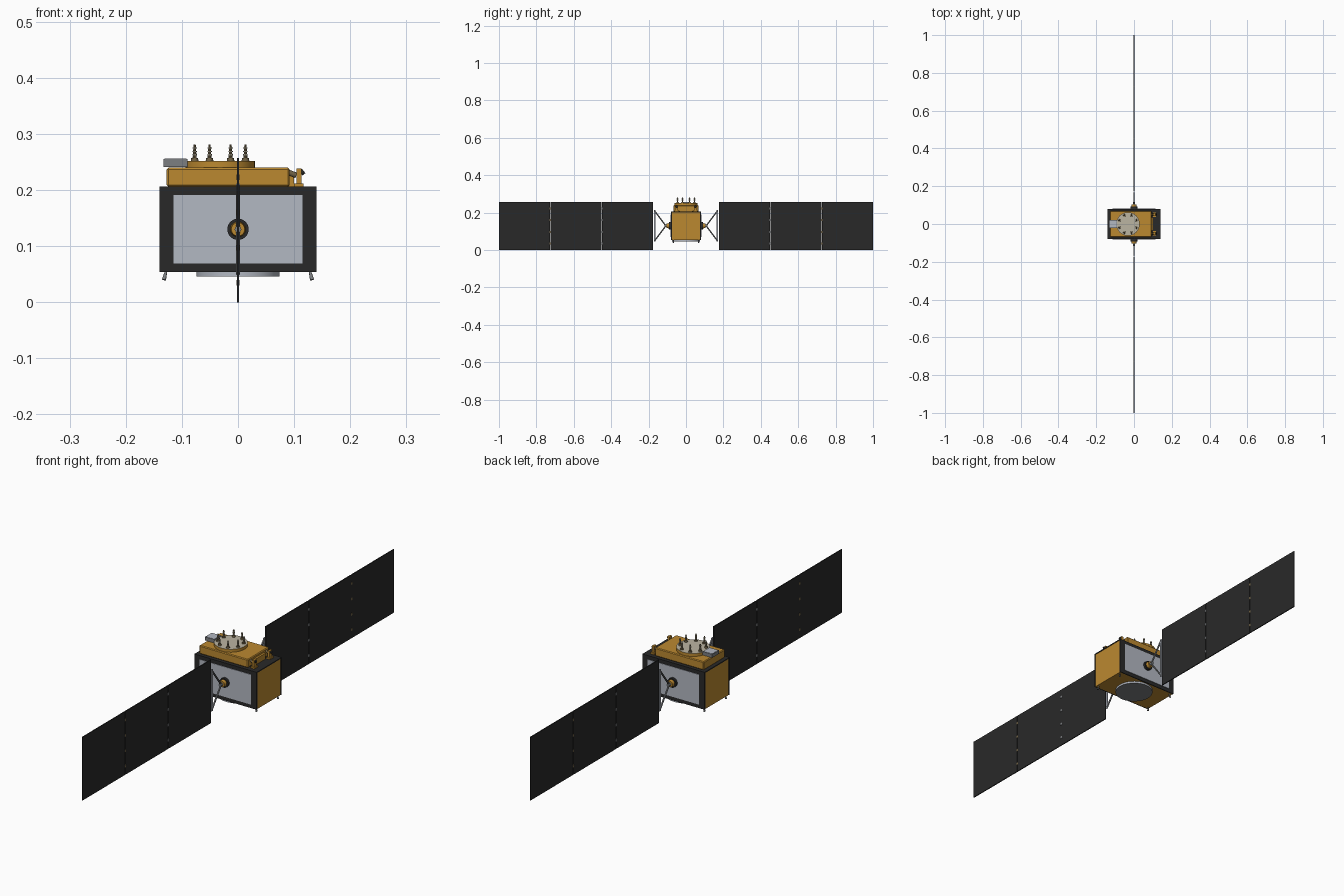
import bpy, bmesh, math
from mathutils import Vector, Matrix

cube = bpy.data.objects.get("Cube")
if cube:
    bpy.data.objects.remove(cube, do_unlink=True)


def material(name, r, g, b):
    m = bpy.data.materials.new(name)
    m.use_nodes = True
    m.diffuse_color = (r, g, b, 1)
    m.node_tree.nodes["Principled BSDF"].inputs["Base Color"].default_value = (r, g, b, 1)
    return m


GOLD = material("gold foil", 0.50, 0.25, 0.03)
BLACK = material("black cell", 0.022, 0.022, 0.022)
SILVER = material("silver radiator", 0.45, 0.48, 0.54)
GREY = material("grey metal", 0.20, 0.21, 0.22)
BEIGE = material("beige plate", 0.50, 0.46, 0.36)
BRONZE = material("bronze metal", 0.16, 0.12, 0.06)


def finish(name, bm, mats, smooth=False):
    me = bpy.data.meshes.new(name)
    bm.to_mesh(me)
    bm.free()
    for m in mats:
        me.materials.append(m)
    ob = bpy.data.objects.new(name, me)
    bpy.context.collection.objects.link(ob)
    if smooth:
        bpy.ops.object.select_all(action="DESELECT")
        ob.select_set(True)
        bpy.context.view_layer.objects.active = ob
        bpy.ops.object.shade_smooth_by_angle(angle=math.radians(35))
    return ob


def box(name, lo, hi, mat):
    lo, hi = Vector(lo), Vector(hi)
    bm = bmesh.new()
    bmesh.ops.create_cube(bm, size=1, matrix=Matrix.Translation((lo + hi) / 2)
                          @ Matrix.Diagonal((*(hi - lo), 1)))
    return finish(name, bm, [mat])


def rod(name, a, b, r1, r2, mat, sides=24, cap=None):
    """Tapered cylinder from a to b; the end cap may have its own material."""
    a, b = Vector(a), Vector(b)
    d = b - a
    bm = bmesh.new()
    rot = d.to_track_quat("Z", "Y").to_matrix().to_4x4()
    bmesh.ops.create_cone(bm, cap_ends=True, segments=sides, radius1=r1, radius2=r2,
                          depth=d.length, matrix=Matrix.Translation((a + b) / 2) @ rot)
    if cap:
        for f in bm.faces:
            if f.normal.dot(d.normalized()) > 0.95:
                f.material_index = 1
    return finish(name, bm, [mat, cap] if cap else [mat], True)


# Main body: gold box with a black top deck
Z0, Z1, MID = 0.054, 0.206, 0.13
box("body", (-0.138, -0.076, Z0), (0.138, 0.076, 0.202), GOLD)
box("body_top_deck", (-0.14, -0.08, 0.202), (0.14, 0.08, Z1), BLACK)

# Side walls, radiators and array drive hubs
for s, side in ((-1, "front"), (1, "back")):
    def span(y):
        return s * y
    box(side + "_wall", (-0.14, min(s * 0.076, s * 0.08), Z0),
        (0.14, max(s * 0.076, s * 0.08), Z1), BLACK)
    box(side + "_radiator", (-0.115, min(s * 0.079, s * 0.082), 0.069),
        (0.115, max(s * 0.079, s * 0.082), 0.191), SILVER)
    rod(side + "_hub_flange", (0, s * 0.081, MID), (0, s * 0.092, MID), 0.019, 0.019, BLACK)
    rod(side + "_hub", (0, s * 0.09, MID), (0, s * 0.104, MID), 0.014, 0.012, GOLD)
    rod(side + "_hub_shaft", (0, s * 0.1, MID), (0, s * 0.116, MID), 0.006, 0.006, GREY, 12)

    # Yoke: two struts spreading to a root bar
    for k, level in ((-1, "lower"), (1, "upper")):
        rod(f"{side}_yoke_{level}_strut", (0, s * 0.108, MID), (0, s * 0.168, MID + k * 0.08),
            0.0035, 0.0035, GREY, 8)
    box(side + "_yoke_bar", (-0.002, min(s * 0.164, s * 0.172), 0.045),
        (0.002, max(s * 0.164, s * 0.172), 0.215), SILVER)

    # Three solar panels with hinges in the gaps
    for i in range(3):
        a = s * (0.176 + i * 0.2755)
        b = a + s * 0.273 if i < 2 else s * 1.0
        box(f"{side}_solar_panel_{i + 1}", (-0.002, min(a, b), 0), (0.002, max(a, b), 0.257), BLACK)
        for j in range(4):
            z = 0.035 + j * 0.0625
            if i:
                box(f"{side}_hinge_{i}_{j + 1}", (-0.003, a - s * 0.00125 - 0.004, z - 0.005),
                    (0.003, a - s * 0.00125 + 0.004, z + 0.005), BRONZE if i == 2 else GREY)

# Raised equipment deck, slightly chamfered
deck = box("equipment_deck", (-0.127, -0.068, Z1), (0.092, 0.068, 0.24), GOLD)
bevel = deck.modifiers.new("chamfer", "BEVEL")
bevel.width, bevel.segments = 0.003, 1
box("deck_end_step", (0.09, -0.035, Z1), (0.1, 0.035, 0.23), GOLD)

# Round antenna plate with a ring of small helix antennas
CX = -0.032
rod("antenna_plate", (CX, 0, 0.239), (CX, 0, 0.252), 0.062, 0.062, GOLD, 48, BEIGE)
for i in range(8):
    t = math.radians(22.5 + 45 * i)
    x, y = CX + 0.049 * math.cos(t), 0.049 * math.sin(t)
    rod(f"antenna_base_{i + 1}", (x, y, 0.251), (x, y, 0.257), 0.007, 0.006, BRONZE, 12)
    rod(f"antenna_stem_{i + 1}", (x, y, 0.256), (x, y, 0.281), 0.0038, 0.002, BRONZE, 10)
    for j in range(3):
        z = 0.262 + j * 0.006
        rod(f"antenna_ring_{i + 1}_{j + 1}", (x, y, z), (x, y, z + 0.002), 0.0042, 0.0042, BEIGE, 10)

# Instrument box on the right end of the deck
box("instrument_box", (-0.133, -0.022, 0.241), (-0.09, 0.022, 0.255), GREY)
box("instrument_lid", (-0.131, -0.02, 0.2545), (-0.092, 0.02, 0.256), SILVER)

# Sensors on the left end of the top deck
for s, side in ((-1, "front"), (1, "back")):
    box(side + "_sensor_foot", (0.1, s * 0.05 - 0.012, Z1), (0.117, s * 0.05 + 0.012, 0.212), GOLD)
    box(side + "_sensor_post", (0.104, s * 0.05 - 0.008, 0.21), (0.113, s * 0.05 + 0.008, 0.238), GOLD)
    rod(side + "_sensor_lens", (0.112, s * 0.05, 0.23), (0.117, s * 0.05, 0.234), 0.005, 0.005, BLACK, 12)
    rod(side + "_sensor_tube", (0.088, s * 0.05, 0.232), (0.104, s * 0.05, 0.226), 0.005, 0.005, BRONZE, 12)

# Underside: round dish and splayed corner thrusters
rod("bottom_dish", (0, 0, Z0 + 0.002), (0, 0, 0.046), 0.074, 0.074, SILVER, 48, GREY)
for sx in (-1, 1):
    for sy in (-1, 1):
        name = ("left" if sx > 0 else "right") + ("_back" if sy > 0 else "_front") + "_thruster"
        rod(name, (sx * 0.128, sy * 0.066, Z0 + 0.002), (sx * 0.132, sy * 0.069, 0.04),
            0.002, 0.0038, GREY, 12)
